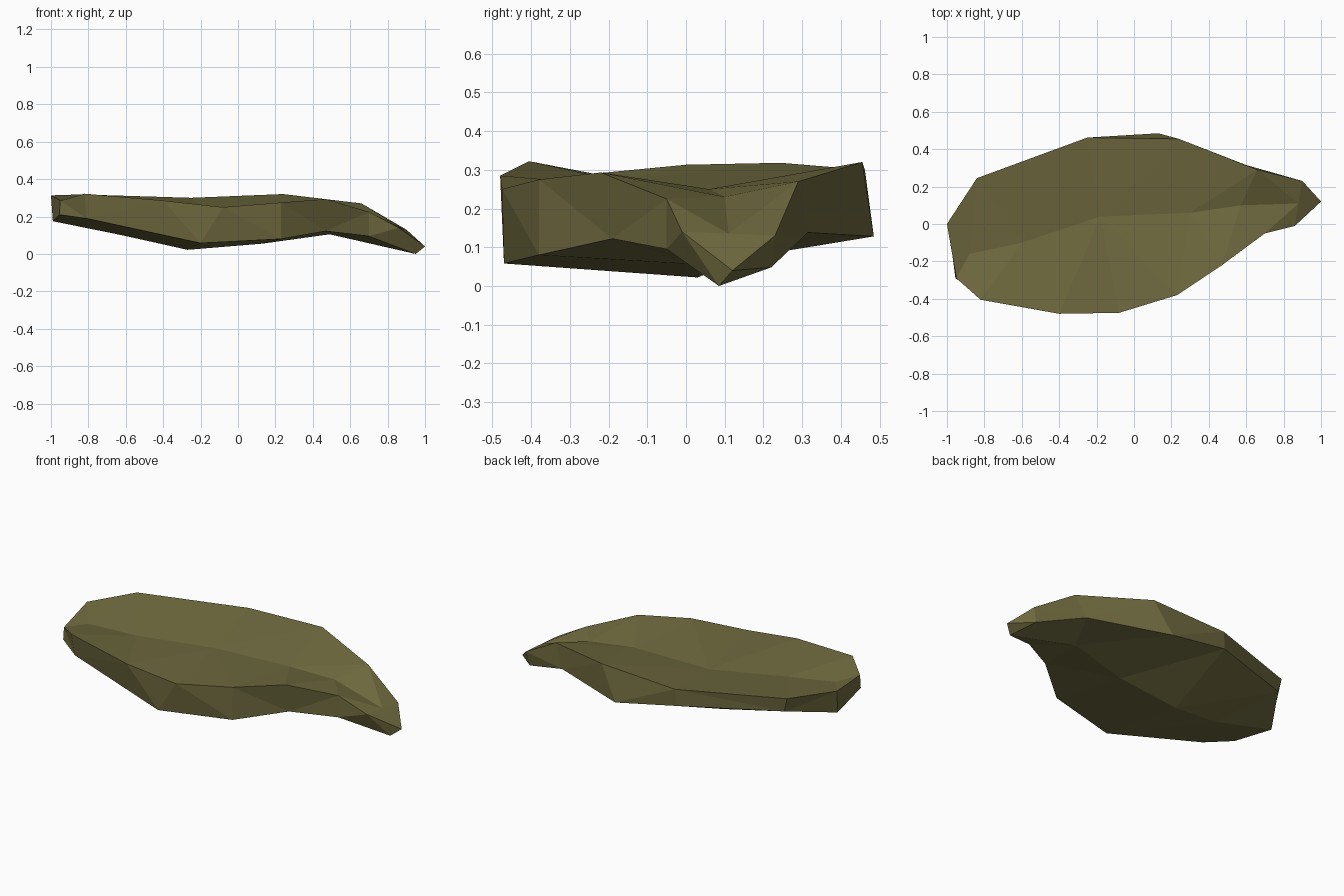
import bpy, bmesh
from mathutils import Vector

if "Cube" in bpy.data.objects:
    bpy.data.objects.remove(bpy.data.objects["Cube"])

# Lines running along the slab, from the blunt left end to the pointed right tip
TOP_START, TIP = (-1, 0, .313), (1, .12, .04)
LOW_START, NOSE = (-.99, -.02, .175), (.95, .085, 0)

rim_front = [TOP_START, (-.95, -.29, .285), (-.82, -.405, .322), (-.4, -.48, .285),
             (-.08, -.475, .25), (.23, -.38, .275), (.47, -.22, .293),
             (.7, -.05, .225), (.86, -.01, .14), TIP]
valley = [TOP_START, (-.88, -.16, .275), (-.6, -.1, .255), (-.18, .04, .24),
          (.3, .06, .25), (.57, .1, .23), (.88, .11, .135), TIP]
rim_back = [TOP_START, (-.84, .245, .318), (-.25, .462, .3), (.24, .455, .32),
            (.66, .29, .27), (.9, .23, .13), TIP]
belly_back = [LOW_START, (-.82, .24, .235), (-.26, .455, .2), (.13, .485, .128),
              (.6, .315, .138), (.88, .22, .048), NOSE]
keel = [LOW_START, (-.62, -.05, .1), (-.27, .03, .022), (.13, .04, .055),
        (.49, .09, .105), NOSE]
belly_front = [LOW_START, (-.955, -.29, .21), (-.81, -.385, .19), (-.2, -.47, .058),
               (.23, -.38, .08), (.47, -.19, .122), (.7, -.05, .095), NOSE]

bm = bmesh.new()
verts = {}


def vert(p):
    if p not in verts:
        verts[p] = bm.verts.new(p)
    return verts[p]


def stitch(a, b):
    """Join two lines with triangles, always taking the shorter diagonal."""
    i = j = 0
    while i < len(a) - 1 or j < len(b) - 1:
        da = (Vector(a[i + 1]) - Vector(b[j])).length if i < len(a) - 1 else 99
        db = (Vector(a[i]) - Vector(b[j + 1])).length if j < len(b) - 1 else 99
        tri = [a[i], b[j]]
        if da < db:
            i += 1
            tri.append(a[i])
        else:
            j += 1
            tri.append(b[j])
        if len(set(tri)) == 3:
            bm.faces.new([vert(p) for p in tri])


# Skin: top, back wall, underside and front wall
lines = [rim_front, valley, rim_back, belly_back, keel, belly_front]
for k, line in enumerate(lines):
    stitch(line, lines[(k + 1) % len(lines)])
bmesh.ops.recalc_face_normals(bm, faces=bm.faces)

mesh = bpy.data.meshes.new("slab")
bm.to_mesh(mesh)
bm.free()

olive = bpy.data.materials.new("olive")
olive.diffuse_color = (.16, .145, .05, 1)
olive.use_nodes = True
olive.node_tree.nodes["Principled BSDF"].inputs["Base Color"].default_value = olive.diffuse_color
mesh.materials.append(olive)
slab = bpy.data.objects.new("slab", mesh)
bpy.context.collection.objects.link(slab)
